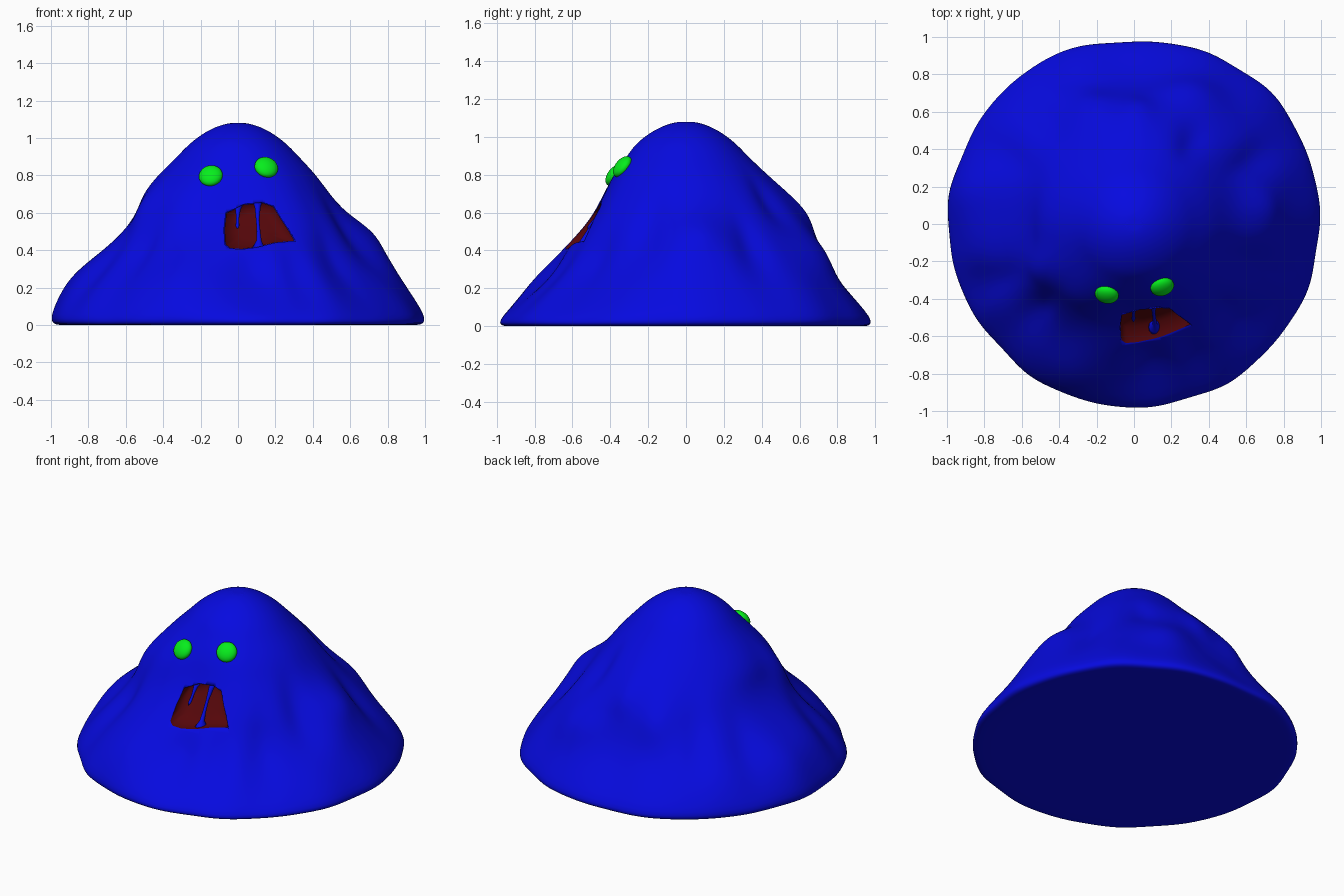
import bpy, bmesh, math
from mathutils import Vector

if "Cube" in bpy.data.objects:
    bpy.data.objects.remove(bpy.data.objects["Cube"])


def material(name, rgb):
    m = bpy.data.materials.new(name)
    m.diffuse_color = (*rgb, 1)
    m.use_nodes = True
    m.node_tree.nodes["Principled BSDF"].inputs["Base Color"].default_value = m.diffuse_color
    return m


BLUE = material("blue", (0.002, 0.003, 0.74))
GREEN = material("green", (0.002, 0.85, 0.012))
RED = material("dark_red", (0.09, 0.002, 0.003))


def finish(name, bm, mat):
    bmesh.ops.recalc_face_normals(bm, faces=bm.faces)
    me = bpy.data.meshes.new(name)
    bm.to_mesh(me)
    bm.free()
    me.materials.append(mat)
    for p in me.polygons:
        p.use_smooth = True
    ob = bpy.data.objects.new(name, me)
    bpy.context.collection.objects.link(ob)
    return ob


def skin(bm, rings, cap_first=True, cap_last=True):
    """Bridge closed rings of points into a tube."""
    vs = [[bm.verts.new(p) for p in r] for r in rings]
    n = len(rings[0])
    for a, b in zip(vs, vs[1:]):
        for i in range(n):
            bm.faces.new((a[i], a[(i + 1) % n], b[(i + 1) % n], b[i]))
    for ring, cap in ((vs[0], cap_first), (vs[-1], cap_last)):
        if cap:
            c = bm.verts.new(sum((v.co for v in ring), Vector()) / n)
            for i in range(n):
                bm.faces.new((c, ring[i], ring[(i + 1) % n]))


# Body: radius at each height, for eight directions starting at +x
HEIGHTS = [0, .035, .2, .3, .4, .5, .6, .7, .8, .9]
PROFILES = [
    [.98, 1.01, .90, .84, .78, .69, .57, .49, .42, .325],
    [1.0, 1.03, .91, .83, .75, .66, .58, .50, .42, .325],
    [.97, .995, .84, .76, .71, .67, .62, .54, .43, .325],
    [.98, 1.01, .92, .83, .74, .65, .58, .50, .42, .325],
    [.98, 1.01, .93, .85, .72, .61, .54, .51, .43, .325],
    [.97, .99, .87, .78, .69, .62, .56, .51, .42, .32],
    [.97, 1.00, .85, .75, .66, .56, .48, .43, .385, .31],
    [.98, 1.00, .81, .71, .645, .60, .54, .47, .41, .32]]
# Folds: angle, angular width, height, height spread, depth
FOLDS = [(7, 9, .51, .07, .05), (-18, 9, .46, .15, -.07), (28, 7, .40, .14, -.06),
         (66, 13, .38, .12, .07), (55, 8, .64, .08, -.05), (88, 7, .6, .08, .03),
         (110, 10, .5, .11, .05), (118, 9, .03, .06, .02), (130, 6, .35, .16, -.03),
         (152, 7, .3, .15, -.04), (168, 7, .25, .12, .02), (206, 11, .62, .10, .05),
         (202, 7, .27, .13, -.05), (222, 7, .36, .14, -.05), (248, 10, .24, .15, .05),
         (276, 10, .24, .13, -.08), (294, 5, .22, .14, -.03), (305, 5, .26, .14, .02),
         (318, 5, .3, .15, -.02)]
SEG = 96


def radius(deg, level):
    f = deg / 45
    i, t = int(f) % 8, f % 1
    t = t * t * (3 - 2 * t)
    r = PROFILES[i][level] * (1 - t) + PROFILES[(i + 1) % 8][level] * t
    for a, w, z, s, d in FOLDS:
        da = (deg - a + 180) % 360 - 180
        # folds fade out towards the rim, unless they belong to it
        fade = 1 if level > 1 or z < .1 else .3
        r += fade * d * math.exp(-(da / w) ** 2 - ((HEIGHTS[level] - z) / s) ** 2)
    a = math.radians(deg)
    if level < 3:  # uneven rim
        r += .005 * math.sin(11 * a) + .003 * math.sin(17 * a + 1)
    return r


def ring(z, fn):
    return [(fn(360 * i / SEG) * math.cos(math.tau * i / SEG),
             fn(360 * i / SEG) * math.sin(math.tau * i / SEG), z) for i in range(SEG)]


rings = [ring(0, lambda d: .5), ring(0, lambda d: .94)]
rings += [ring(z, lambda d, k=k: radius(d, k)) for k, z in enumerate(HEIGHTS)]
rings += [ring(z, lambda d, r=r: r)
          for z, r in ((.96, .27), (1.02, .195), (1.06, .12), (1.08, .05))]
bm = bmesh.new()
skin(bm, rings)
body = finish("body", bm, BLUE)
sub = body.modifiers.new("smooth", 'SUBSURF')
sub.levels = sub.render_levels = 2
bpy.context.view_layer.update()
surface = body.evaluated_get(bpy.context.evaluated_depsgraph_get())


def on_body(x, z):
    """Point and normal on the front of the body at (x, z)."""
    hit, p, n, _ = surface.ray_cast(Vector((x, -2, z)), Vector((0, 1, 0)))
    return p.copy(), n.copy()


# Eyes: flattened ellipsoids lying on the surface
eyes = []
for name, x, z in (("left_eye", -.145, .795), ("right_eye", .15, .84)):
    p, n = on_body(x, z)
    bm = bmesh.new()
    bmesh.ops.create_uvsphere(bm, u_segments=32, v_segments=16, radius=1)
    eyes.append((finish(name, bm, GREEN), p + n * .005, n))

# Mouth opening outline seen from the front
OUT = [(-.07, .43), (-.075, .51), (-.065, .60), (-.02, .62), (.03, .645), (.13, .655),
       (.19, .635), (.23, .57), (.27, .51), (.305, .45), (.20, .44), (.10, .415), (.02, .405),
       (-.045, .41)]
CX, CZ = .1, .52
DEPTH = .1


def mouth_ring(scale, dy):
    pts = []
    for i, (x, z) in enumerate(OUT):
        x2, z2 = OUT[(i + 1) % len(OUT)]
        for t in (0, .5):
            px, pz = x + (x2 - x) * t, z + (z2 - z) * t
            px, pz = CX + (px - CX) * scale, CZ + (pz - CZ) * scale
            pts.append(on_body(px, pz)[0] + Vector((0, dy, 0)))
    return pts


bm = bmesh.new()
skin(bm, [mouth_ring(.5, -.2), mouth_ring(1, -.2), mouth_ring(1, DEPTH), mouth_ring(.5, DEPTH)])
cutter = finish("mouth_cutter", bm, BLUE)
bm = bmesh.new()
skin(bm, [mouth_ring(.985, .003), mouth_ring(.985, DEPTH - .01),
          mouth_ring(.5, DEPTH - .01)], cap_first=False)
finish("mouth_lining", bm, RED)


# Strands hanging across the mouth: x, z, thickness, depth behind the lips
def strand(name, path):
    bm = bmesh.new()
    rs = []
    for x, z, r, dy in path:
        c = on_body(x, z)[0] + Vector((0, dy, 0))
        rs.append([c + Vector((r * math.cos(a), r * 1.3 * math.sin(a), 0))
                   for a in (math.tau * i / 12 for i in range(12))])
    skin(bm, rs)
    finish(name, bm, BLUE)


strand("long_strand", [(.105, .67, .03, .06), (.105, .63, .016, .035), (.105, .56, .009, .035),
                       (.11, .50, .010, .04), (.112, .45, .014, .05), (.11, .43, .025, .06),
                       (.11, .41, .035, .07)])
strand("short_strand", [(0, .65, .03, .06), (0, .615, .014, .03), (-.002, .57, .008, .03),
                        (-.003, .53, .010, .03), (-.003, .515, .004, .03)])

for eye, p, n in eyes:
    eye.rotation_euler = n.to_track_quat('Z', 'Y').to_euler()
    eye.location = p
    eye.scale = (.064, .064, .036)

# Cut the mouth out of the body
cut = body.modifiers.new("mouth", 'BOOLEAN')
cut.operation = 'DIFFERENCE'
cut.object = cutter
cut.solver = 'EXACT'
cutter.hide_render = True
cutter.hide_set(True)
